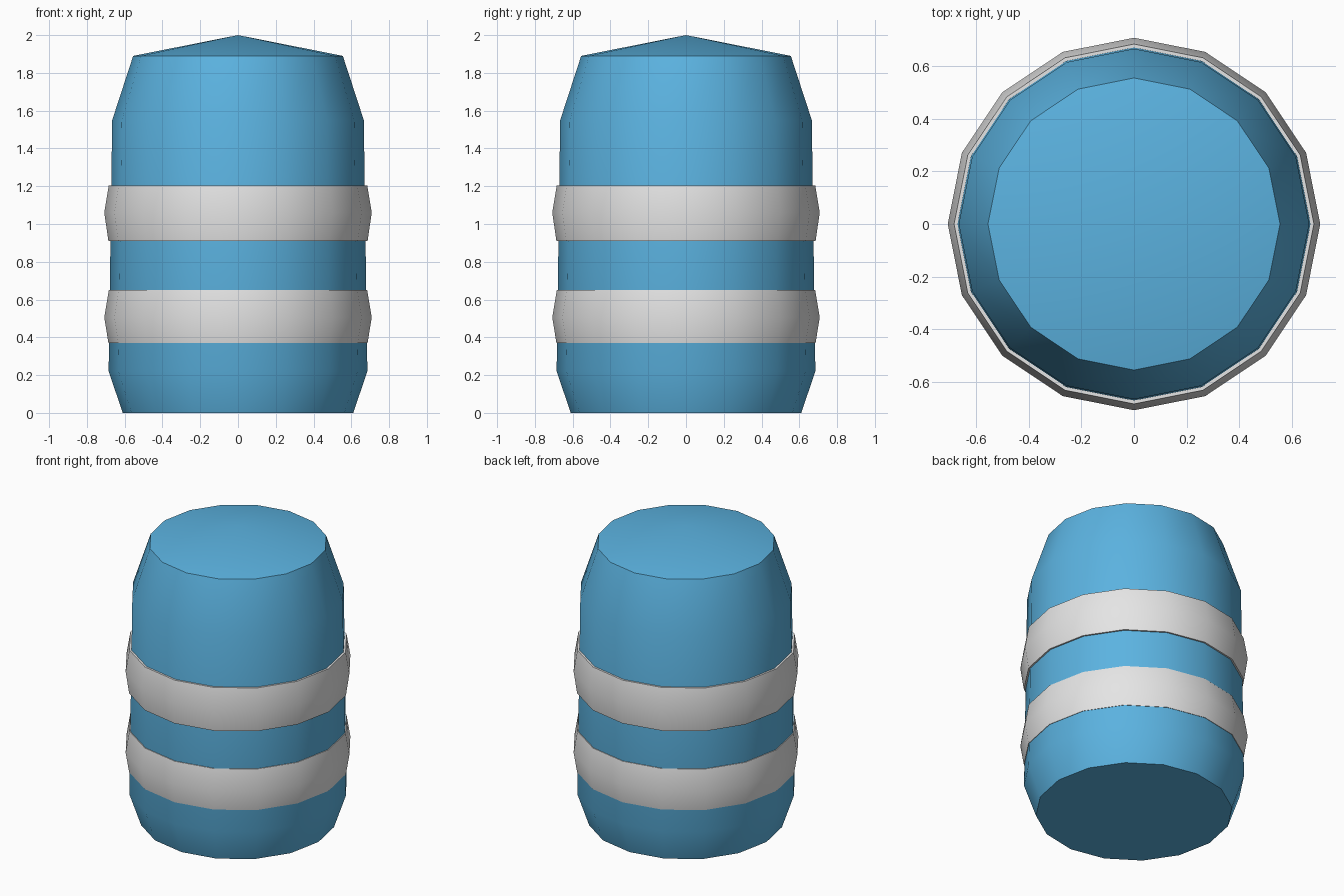
import bpy
import bmesh
from math import cos, sin, pi, radians

SIDES = 16

cube = bpy.data.objects.get("Cube")
if cube:
    bpy.data.objects.remove(cube, do_unlink=True)


def make_material(name, colour):
    mat = bpy.data.materials.new(name)
    mat.use_nodes = True
    mat.diffuse_color = colour
    mat.node_tree.nodes["Principled BSDF"].inputs["Base Color"].default_value = colour
    return mat


def lathe(name, profile, mat, closed=False):
    """Spin (radius, height) points around z; a zero radius makes a pole."""
    bm = bmesh.new()
    rings = []
    for r, z in profile:
        count = SIDES if r > 0 else 1
        rings.append([bm.verts.new((r * cos(2 * pi * i / SIDES),
                                    r * sin(2 * pi * i / SIDES), z))
                      for i in range(count)])
    pairs = list(zip(rings, rings[1:]))
    if closed:
        pairs.append((rings[-1], rings[0]))
    else:
        bm.faces.new(rings[0][::-1])
    for low, high in pairs:
        for i in range(SIDES):
            j = (i + 1) % SIDES
            if len(high) == 1:
                bm.faces.new((low[i], low[j], high[0]))
            else:
                bm.faces.new((low[i], low[j], high[j], high[i]))
    bmesh.ops.recalc_face_normals(bm, faces=bm.faces)
    mesh = bpy.data.meshes.new(name)
    bm.to_mesh(mesh)
    bm.free()
    mesh.materials.append(mat)
    obj = bpy.data.objects.new(name, mesh)
    bpy.context.collection.objects.link(obj)
    # Smooth the facets, keep the rims sharp
    bpy.ops.object.select_all(action="DESELECT")
    obj.select_set(True)
    bpy.context.view_layer.objects.active = obj
    bpy.ops.object.shade_smooth_by_angle(angle=radians(35))
    return obj


blue = make_material("barrel blue", (0.105, 0.45, 0.75, 1))
pale = make_material("band pale grey", (0.78, 0.78, 0.78, 1))

# Barrel body with chamfered foot, tapered shoulder and shallow cone lid
lathe("barrel_body", [(0.61, 0), (0.685, 0.22), (0.666, 1.55),
                      (0.555, 1.89), (0, 2)], blue)

# Two bulging bands wrapped around the body
for name, bottom, middle, top in (("lower_band", 0.37, 0.505, 0.65),
                                  ("upper_band", 0.91, 1.06, 1.205)):
    lathe(name, [(0.64, bottom), (0.686, bottom), (0.708, middle),
                 (0.684, top), (0.64, top)], pale, closed=True)
